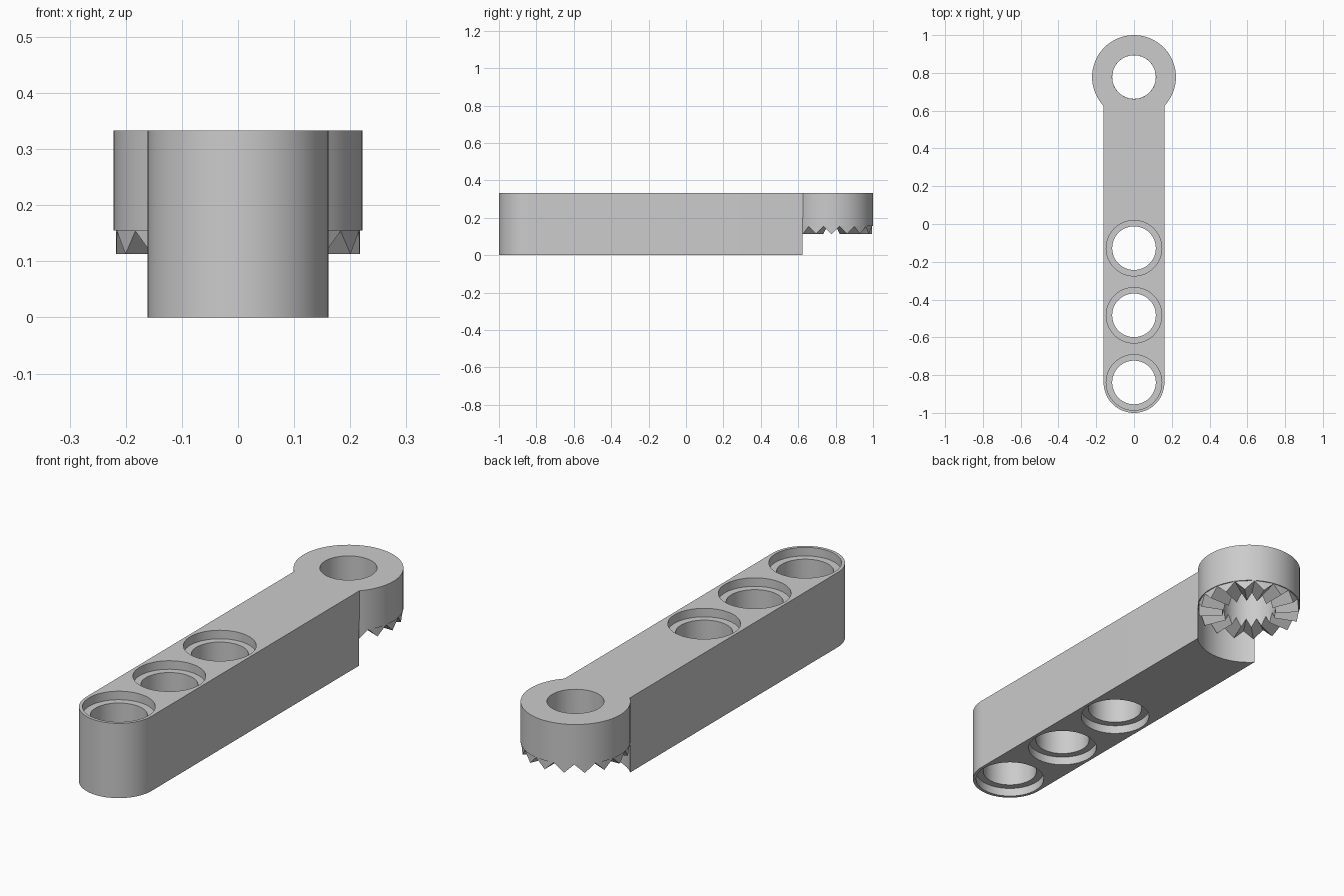
import bpy, bmesh
from math import sin, cos, pi, radians

cube = bpy.data.objects.get("Cube")
if cube:
    bpy.data.objects.remove(cube, do_unlink=True)

TOP, HALF_W = 0.333, 0.161
HUB_Y, HUB_R, HUB_Z, BORE_R = 0.778, 0.222, 0.155, 0.1155
END_Y = -1 + HALF_W
HOLE_STEP = 0.3555

grey = bpy.data.materials.new("light grey plastic")
grey.use_nodes = True
grey.diffuse_color = (0.6, 0.6, 0.6, 1)
grey.node_tree.nodes["Principled BSDF"].inputs["Base Color"].default_value = (0.6, 0.6, 0.6, 1)


def finish(name, bm):
    bmesh.ops.recalc_face_normals(bm, faces=bm.faces)
    mesh = bpy.data.meshes.new(name)
    bm.to_mesh(mesh)
    bm.free()
    mesh.materials.append(grey)
    obj = bpy.data.objects.new(name, mesh)
    bpy.context.collection.objects.link(obj)
    return obj


def prism(name, outline, z0, z1):
    bm = bmesh.new()
    face = bm.faces.new([bm.verts.new((x, y, z0)) for x, y in outline])
    side = bmesh.ops.extrude_face_region(bm, geom=[face])["geom"]
    moved = [v for v in side if isinstance(v, bmesh.types.BMVert)]
    bmesh.ops.translate(bm, verts=moved, vec=(0, 0, z1 - z0))
    return finish(name, bm)


def disc(name, y, r, z0, z1, n=64):
    ring = [(r * cos(2 * pi * i / n), y + r * sin(2 * pi * i / n)) for i in range(n)]
    return prism(name, ring, z0, z1)


def activate(obj):
    bpy.ops.object.select_all(action="DESELECT")
    obj.select_set(True)
    bpy.context.view_layer.objects.active = obj


def combine(obj, tool, operation):
    tool.hide_render = True
    activate(obj)
    mod = obj.modifiers.new("cut", "BOOLEAN")
    mod.operation, mod.solver, mod.object = operation, "EXACT", tool
    bpy.ops.object.modifier_apply(modifier=mod.name)
    bpy.data.objects.remove(tool, do_unlink=True)


# Beam with a rounded front end
arc = [(HALF_W * cos(pi + pi * i / 32), END_Y + HALF_W * sin(pi + pi * i / 32)) for i in range(33)]
arm = prism("hinge_arm", arc + [(HALF_W, 0.7), (-HALF_W, 0.7)], 0, TOP)

# Concave clearance under the hub, then the hub itself
combine(arm, disc("undercut", HUB_Y, HUB_R + 0.0015, -0.1, 0.2), "DIFFERENCE")
combine(arm, disc("hub", HUB_Y, HUB_R, HUB_Z, TOP), "UNION")
combine(arm, disc("hub_bore", HUB_Y, BORE_R, -0.1, 0.5), "DIFFERENCE")

# Pin holes, counterbored on both faces
DEPTH, RIM_R = 0.038, 0.147
for i in range(3):
    y = END_Y + i * HOLE_STEP
    combine(arm, disc("pin_hole", y, BORE_R, -0.1, 0.5), "DIFFERENCE")
    combine(arm, disc("top_rim", y, RIM_R, TOP - DEPTH, 0.5), "DIFFERENCE")
    combine(arm, disc("bottom_rim", y, RIM_R, -0.1, DEPTH), "DIFFERENCE")

# Ring of radial locking teeth under the hub
TEETH, TIP_Z = 16, 0.113
bm = bmesh.new()
rows = []
for i in range(TEETH * 2):
    a = pi * i / TEETH
    tip = i % 2 == 0
    outer = 0.217 if tip else 0.22
    z = TIP_Z if tip else HUB_Z - 0.001
    rows.append([bm.verts.new((r * cos(a), HUB_Y + r * sin(a), h))
                 for r, h in ((BORE_R, HUB_Z + 0.001), (BORE_R, z), (outer, z), (outer, HUB_Z + 0.001))])
for i, row in enumerate(rows):
    nxt = rows[(i + 1) % len(rows)]
    for k in range(4):
        bm.faces.new((row[k], row[(k + 1) % 4], nxt[(k + 1) % 4], nxt[k]))
finish("locking_teeth", bm)

activate(arm)
bpy.ops.object.shade_smooth_by_angle(angle=radians(30))
